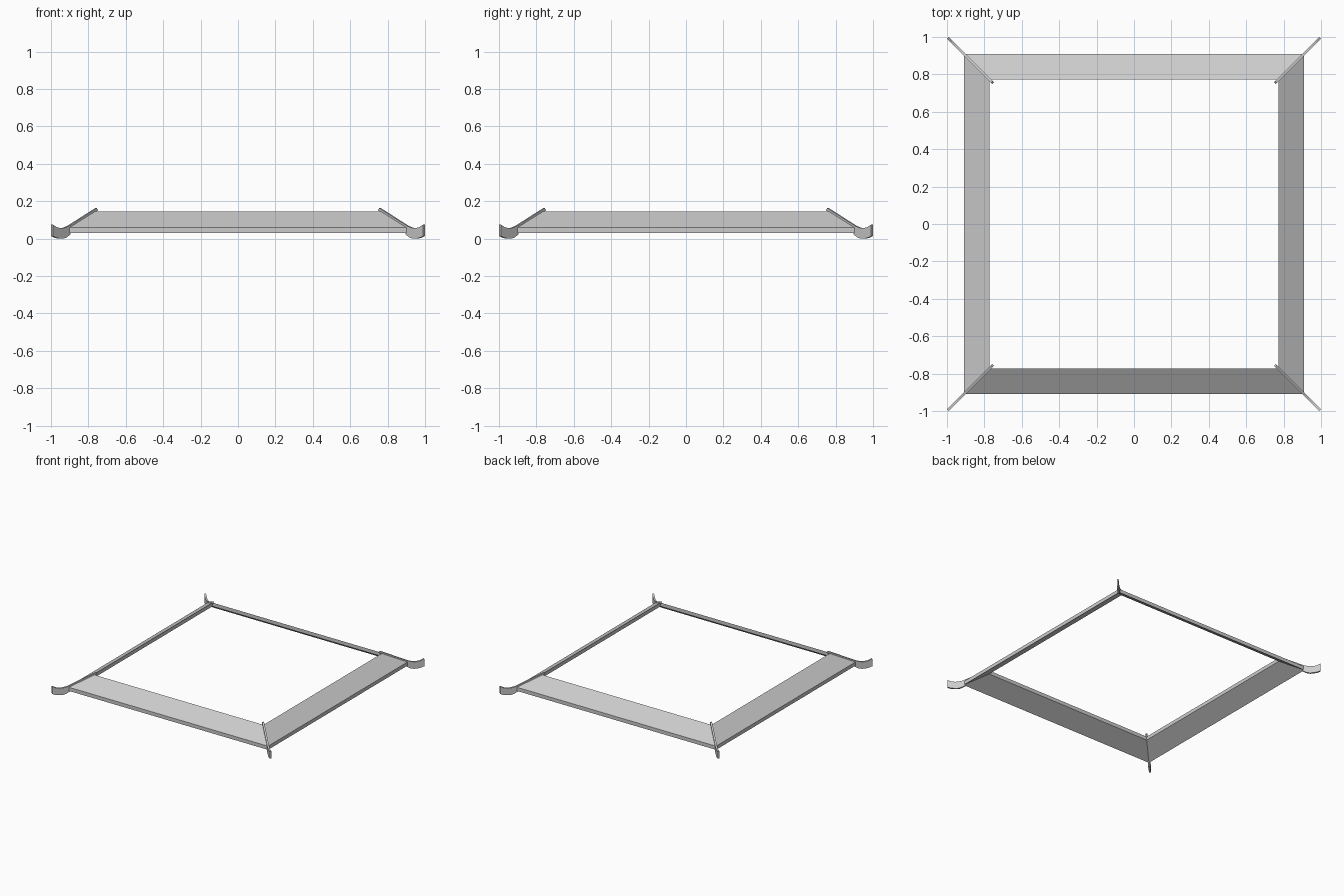
import bpy, bmesh, math
from mathutils import Vector

cube = bpy.data.objects.get("Cube")
if cube:
    bpy.data.objects.remove(cube, do_unlink=True)

mat = bpy.data.materials.new("light grey")
mat.use_nodes = True
GREY = (0.6, 0.6, 0.6, 1)
mat.diffuse_color = GREY
mat.node_tree.nodes["Principled BSDF"].inputs["Base Color"].default_value = GREY


def sweep(name, start, end):
    """Solid between two matching cross-sections."""
    bm = bmesh.new()
    a = [bm.verts.new(p) for p in start]
    b = [bm.verts.new(p) for p in end]
    bm.faces.new(a)
    bm.faces.new(b[::-1])
    for i in range(len(a)):
        j = (i + 1) % len(a)
        bm.faces.new((a[j], a[i], b[i], b[j]))
    bmesh.ops.recalc_face_normals(bm, faces=bm.faces)
    mesh = bpy.data.meshes.new(name)
    bm.to_mesh(mesh)
    bm.free()
    mesh.materials.append(mat)
    obj = bpy.data.objects.new(name, mesh)
    bpy.context.collection.objects.link(obj)
    return obj


# Mitred eave slab: (distance from centre, height)
EAVE = [(0.91, 0.03), (0.91, 0.06), (0.773, 0.146), (0.773, 0.116)]
# Hip ridge with a drooping, upturned tip: distance along x and y, height
RIDGE = [(0.753, 0.152), (0.76, 0.163), (0.89, 0.08), (0.913, 0.066),
         (0.935, 0.058), (0.955, 0.057), (0.975, 0.062), (0.995, 0.076),
         (0.995, 0.015), (0.98, 0.006), (0.96, 0.001), (0.94, 0.0),
         (0.92, 0.007), (0.9, 0.024), (0.9, 0.055), (0.88, 0.072)]
side = Vector((1, -1, 0)).normalized() * 0.007

for i, (edge, corner) in enumerate([("front", "front_left"), ("left", "back_left"),
                                    ("back", "back_right"), ("right", "front_right")]):
    turn = i * math.pi / 2
    eave = sweep(edge + "_eave", [(-d, -d, z) for d, z in EAVE],
                 [(d, -d, z) for d, z in EAVE])
    eave.rotation_euler.z = turn
    line = [Vector((d, d, z)) for d, z in RIDGE]
    ridge = sweep(corner + "_hip_ridge", [p + side for p in line],
                  [p - side for p in line])
    ridge.rotation_euler.z = turn - math.pi / 2
